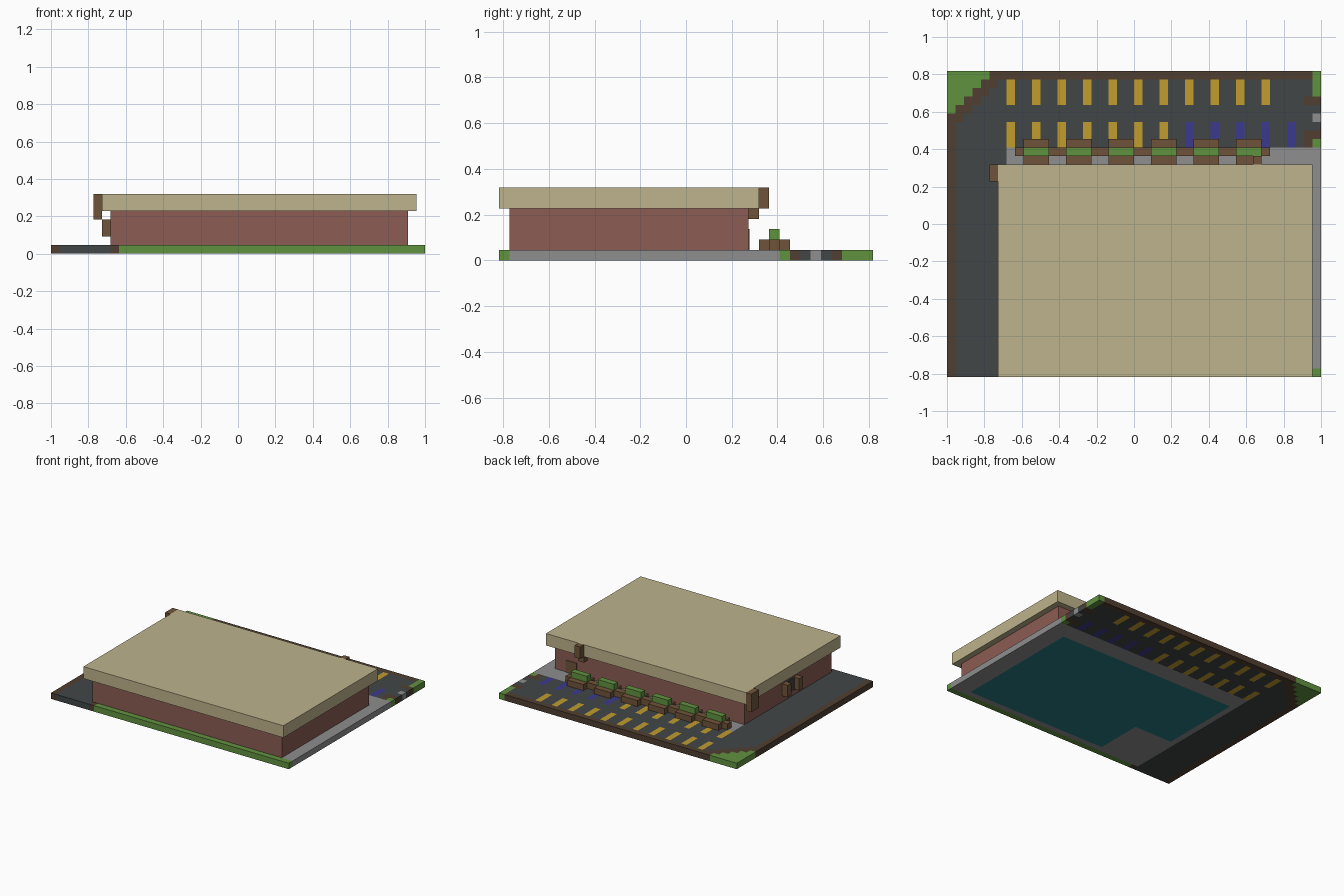
import bpy, bmesh
from mathutils import Vector

cube = bpy.data.objects.get("Cube")
if cube:
    bpy.data.objects.remove(cube, do_unlink=True)

U = 1 / 22            # block size
NX, NY = 44, 36       # plot size in blocks


def linear(c):
    c /= 255
    return c / 12.92 if c <= 0.04 else ((c + 0.055) / 1.055) ** 2.4


def material(name, *rgb):
    m = bpy.data.materials.new(name)
    m.use_nodes = True
    colour = [linear(c) for c in rgb] + [1]
    m.diffuse_color = colour
    bsdf = next(n for n in m.node_tree.nodes if n.type == 'BSDF_PRINCIPLED')
    bsdf.inputs["Base Color"].default_value = colour
    return m


MATS = {m.name: m for m in (
    material("asphalt", 65, 70, 70),
    material("curb brown", 80, 62, 49),
    material("grass green", 97, 146, 64),
    material("pavement grey", 142, 142, 142),
    material("roof beige", 190, 179, 140),
    material("brick red", 140, 93, 83),
    material("wood brown", 112, 84, 58),
    material("line yellow", 193, 156, 46),
    material("line blue", 60, 58, 142),
    material("floor teal", 38, 124, 130))}
ORDER = list(MATS)


def place(i, r, z):
    """Block coordinates (column from left, row from back, layer) to space."""
    return Vector((i * U - 1, (NY / 2 - r) * U, z * U))


def finish(name, bm, mats):
    me = bpy.data.meshes.new(name)
    bm.to_mesh(me)
    bm.free()
    for m in mats:
        me.materials.append(MATS[m])
    ob = bpy.data.objects.new(name, me)
    bpy.context.collection.objects.link(ob)
    return ob


def block(name, mat, i, r, z):
    """Box spanning the given (start, end) block ranges."""
    a, b = place(i[0], r[0], z[0]), place(i[1], r[1], z[1])
    bm = bmesh.new()
    bmesh.ops.create_cube(bm, size=1)
    for v in bm.verts:
        v.co = (a + b) / 2 + v.co * (b - a)
    # scaling by the signed span is done per axis
    return finish(name, bm, [mat])


def block_size(name, mat, i, r, z):
    a, b = place(i[0], r[1], z[0]), place(i[1], r[0], z[1])
    size, mid = b - a, (a + b) / 2
    bm = bmesh.new()
    bmesh.ops.create_cube(bm, size=1)
    bmesh.ops.scale(bm, vec=size, verts=bm.verts)
    bmesh.ops.translate(bm, vec=mid, verts=bm.verts)
    return finish(name, bm, [mat])


def ground_colour(i, r):
    # grass corners and the curbs around them
    if i + r < 5:
        return "grass green"
    if i + r < 7:
        return "curb brown"
    if i == 43 and (r < 3 or r == 8):
        return "grass green"
    if i == 43 and r == 5:
        return "pavement grey"
    if i >= 42 and r in (3, 7) or (i == 42 and r == 8):
        return "curb brown"
    # front lawn strip
    if r == 35 and i >= 7:
        return "curb brown" if i == 7 else "grass green"
    # building floor
    if 8 <= i < 41 and 12 <= r < 34 and not (i < 15 and r >= 26):
        return "floor teal"
    # sidewalk
    if i >= 7 and r >= 9:
        return "pavement grey"
    if i == 0 or r == 0:
        return "curb brown"
    # parking lines
    if i % 3 == 1 and 7 <= i <= 40:
        if 1 <= r < 4 and i <= 37:
            return "line yellow"
        if 6 <= r < 9:
            return "line yellow" if i < 28 else "line blue"
    return "asphalt"


# Ground slab, coloured block by block
bm = bmesh.new()
bmesh.ops.create_grid(bm, x_segments=NX, y_segments=NY, size=1)
for v in bm.verts:
    v.co.y *= NY / NX
flat = bm.faces[:]
top = bmesh.ops.extrude_face_region(bm, geom=flat, use_keep_orig=True)
bmesh.ops.translate(bm, vec=(0, 0, U),
                    verts=[g for g in top["geom"] if isinstance(g, bmesh.types.BMVert)])
bmesh.ops.recalc_face_normals(bm, faces=bm.faces)
for f in bm.faces:
    p = f.calc_center_median() - f.normal * U / 2
    i, r = int((p.x + 1) / U), int(NY / 2 - p.y / U)
    f.material_index = ORDER.index(ground_colour(i, r))
finish("ground_slab", bm, ORDER)

# Building
block_size("walls", "brick red", (7, 42), (12, 35), (1, 5))
block_size("roof", "roof beige", (6, 43), (11, 36), (5, 7))
block_size("back_door", "wood brown", (38, 40), (11.9, 12), (1, 3))

# Wooden fixtures on the roof edge
block_size("roof_corner_post", "wood brown", (5, 6), (11, 13), (4, 7))
block_size("roof_sign", "wood brown", (36, 37), (10, 11), (5, 7))
block_size("sign_bracket", "wood brown", (36, 37), (11, 12), (4, 5))

# Side window frame
for n, r in enumerate((22, 25)):
    block_size(f"side_frame_{n + 1}", "wood brown", (6, 7), (r, r + 1), (2, 4))
block_size("side_window", "asphalt", (6.8, 7), (23, 25), (2, 4))

# Row of planters
block_size("planter_rail", "wood brown", (8, 38), (9, 10), (1, 2))
for n in range(6):
    i = (9 + 5 * n, 12 + 5 * n)
    block_size(f"planter_back_{n + 1}", "wood brown", i, (8, 9), (1, 2))
    block_size(f"planter_front_{n + 1}", "wood brown", i, (10, 11), (1, 2))
    block_size(f"planter_hedge_{n + 1}", "grass green", i, (9, 10), (2, 3))
